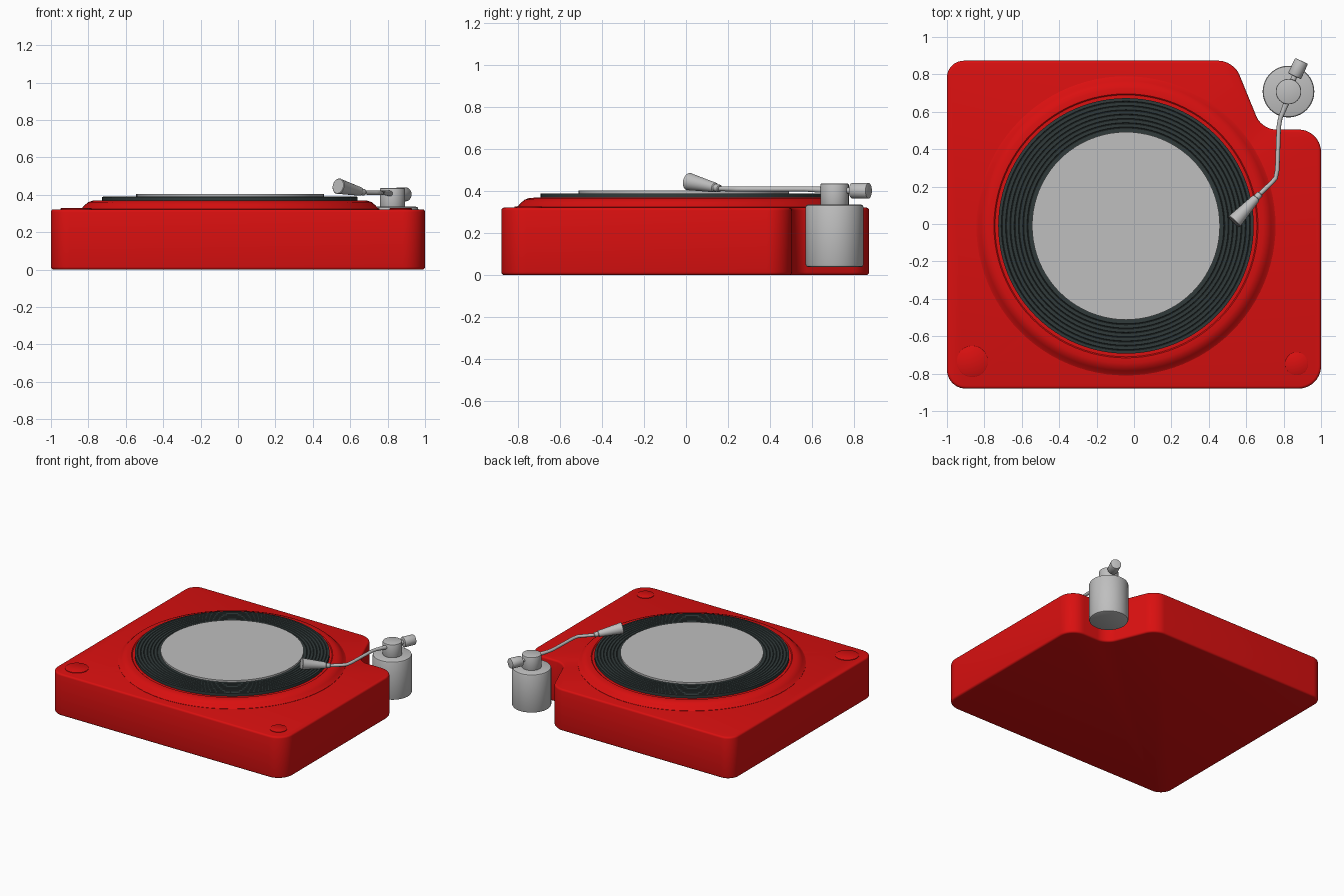
import bpy, bmesh, math
from mathutils import Vector

if "Cube" in bpy.data.objects:
    bpy.data.objects.remove(bpy.data.objects["Cube"])


def material(name, rgb):
    m = bpy.data.materials.new(name)
    m.diffuse_color = (*rgb, 1)
    m.use_nodes = True
    m.node_tree.nodes["Principled BSDF"].inputs["Base Color"].default_value = m.diffuse_color
    return m


RED = material("red", (0.70, 0.005, 0.005))
GREY = material("light_grey", (0.52, 0.52, 0.52))
DARK = material("dark_vinyl", (0.03, 0.042, 0.042))


def finish(name, bm, mat, angle=35):
    bmesh.ops.recalc_face_normals(bm, faces=bm.faces[:])
    me = bpy.data.meshes.new(name)
    bm.to_mesh(me)
    bm.free()
    ob = bpy.data.objects.new(name, me)
    bpy.context.collection.objects.link(ob)
    me.materials.append(mat)
    bpy.ops.object.select_all(action='DESELECT')
    ob.select_set(True)
    bpy.context.view_layer.objects.active = ob
    bpy.ops.object.shade_smooth_by_angle(angle=math.radians(angle))
    return ob


def lathe(name, profile, origin, mat, axis=(0, 0, 1), seg=96):
    """Revolve (radius, height) points around an axis and cap both ends."""
    bm = bmesh.new()
    q = Vector((0, 0, 1)).rotation_difference(Vector(axis))
    rings = []
    for r, h in profile:
        rings.append([bm.verts.new(Vector(origin) + q @ Vector(
            (r * math.cos(2 * math.pi * i / seg), r * math.sin(2 * math.pi * i / seg), h)))
            for i in range(seg)])
    for a, b in zip(rings, rings[1:]):
        for i in range(seg):
            j = (i + 1) % seg
            bm.faces.new((a[i], a[j], b[j], b[i]))
    bm.faces.new(rings[0][::-1])
    bm.faces.new(rings[-1])
    return finish(name, bm, mat)


def drum(r, z0, z1, b):
    """Cylinder profile with softened rims."""
    k = 0.3 * b
    return [(r - b, z0), (r - k, z0 + k), (r, z0 + b), (r, z1 - b), (r - k, z1 - k), (r - b, z1)]


def rounded(corners, n=10):
    """Polygon (x, y, tangent length) with rounded corners."""
    out = []
    for i, (x, y, t) in enumerate(corners):
        p = Vector((x, y))
        a = p + (Vector(corners[i - 1][:2]) - p).normalized() * t
        b = p + (Vector(corners[(i + 1) % len(corners)][:2]) - p).normalized() * t
        c, d = a.lerp(p, 0.55), b.lerp(p, 0.55)
        for s in range(n + 1):
            u = s / n
            out.append(a * (1 - u)**3 + c * 3 * u * (1 - u)**2 + d * 3 * u * u * (1 - u) + b * u**3)
    return out


# Plinth with a notch at the back right corner
outline = rounded([(-1, -0.88, 0.10), (1, -0.88, 0.12), (1, 0.505, 0.12),
                   (0.683, 0.505, 0.075), (0.533, 0.873, 0.08), (-1, 0.873, 0.09)])
bm = bmesh.new()
base = bm.faces.new([bm.verts.new((p.x, p.y, 0)) for p in outline])
res = bmesh.ops.extrude_face_region(bm, geom=[base])
bmesh.ops.translate(bm, vec=(0, 0, 0.322),
                    verts=[v for v in res["geom"] if isinstance(v, bmesh.types.BMVert)])
if base.is_valid is False or not any(all(v.co.z < 0.01 for v in f.verts) for f in bm.faces):
    bm.faces.new([v for v in bm.verts if v.co.z < 0.01])
rim = [e for e in bm.edges if abs(e.verts[0].co.z - e.verts[1].co.z) < 1e-5]
bmesh.ops.bevel(bm, geom=rim, offset=0.014, segments=3, profile=0.5, affect='EDGES')
finish("plinth", bm, RED)

# Raised platter surround, record with grooves, and label
C = (-0.043, -0.01, 0)
lathe("platter_surround", [(0.80, 0.31), (0.80, 0.324), (0.79, 0.330), (0.775, 0.346), (0.758, 0.360),
                           (0.735, 0.368), (0.706, 0.369), (0.700, 0.364), (0.60, 0.364)], C, RED)
record = [(0.683, 0.366), (0.683, 0.389)]
for k in range(7):
    r = 0.667 - k * 0.023
    record += [(r, 0.390), (r - 0.003, 0.386), (r - 0.006, 0.390)]
record += [(0.49, 0.390)]
lathe("record", record, C, DARK)
lathe("record_label", [(0.502, 0.386), (0.502, 0.404)], C, GREY, seg=80)

# Control buttons
for name, x, y, r in (("left_button", -0.865, -0.735, 0.083), ("right_button", 0.87, -0.747, 0.061)):
    lathe(name, [(r, 0.315), (r, 0.326), (r - 0.003, 0.328)], (x, y, 0), RED, seg=48)

# Tonearm pivot
P = (0.826, 0.708, 0)
lathe("tonearm_base", drum(0.138, 0.038, 0.336, 0.012), P, GREY, seg=64)
lathe("tonearm_pivot", drum(0.068, 0.33, 0.436, 0.006), P, GREY, seg=48)

# Bent tonearm tube, running through the pivot to the counterweight
path = [(0.87, 0.82, 0.402), (0.826, 0.708, 0.404), (0.812, 0.64, 0.407), (0.782, 0.565, 0.41),
        (0.774, 0.52, 0.41), (0.766, 0.29, 0.41), (0.757, 0.245, 0.41), (0.735, 0.22, 0.41),
        (0.67, 0.158, 0.412), (0.63, 0.115, 0.42)]
cu = bpy.data.curves.new("tonearm", 'CURVE')
cu.dimensions = '3D'
cu.bevel_depth = 0.012
cu.bevel_resolution = 3
cu.use_fill_caps = True
sp = cu.splines.new('POLY')
sp.points.add(len(path) - 1)
for pt, co in zip(sp.points, path):
    pt.co = (*co, 1)
    pt.radius = 1.25 if co[1] > 0.6 else 1
arm = bpy.data.objects.new("tonearm", cu)
bpy.context.collection.objects.link(arm)
cu.materials.append(GREY)
bpy.ops.object.select_all(action='DESELECT')
arm.select_set(True)
bpy.context.view_layer.objects.active = arm
bpy.ops.object.convert(target='MESH')
bpy.ops.object.shade_smooth_by_angle(angle=math.radians(50))

# Counterweight
a, b = Vector((0.858, 0.790, 0.402)), Vector((0.896, 0.872, 0.402))
lathe("counterweight", drum(0.038, 0, (b - a).length, 0.005), a, GREY, axis=(b - a).normalized(), seg=32)

# Flared cartridge head with a small collar
a, b = Vector((0.675, 0.162, 0.412)), Vector((0.535, 0.012, 0.446))
L = (b - a).length
lathe("cartridge_head", [(0.015, 0), (0.018, 0.004), (0.018, 0.03), (0.023, 0.034), (0.041, L - 0.006),
                         (0.042, L - 0.003), (0.039, L)], a, GREY, axis=(b - a).normalized(), seg=32)
